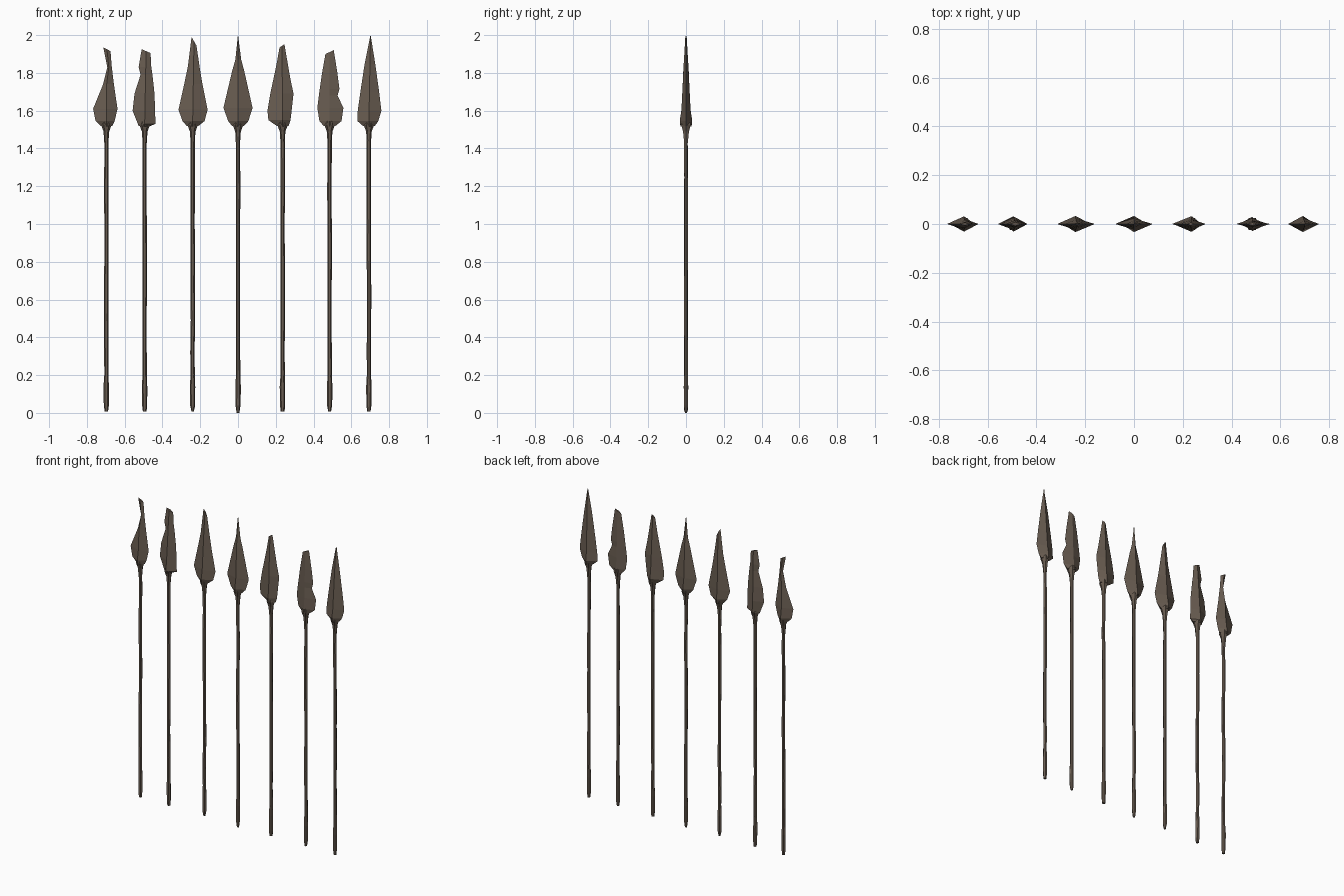
import bpy, bmesh, math, random

random.seed(4)
brown = bpy.data.materials.new("weathered brown")
brown.diffuse_color = (0.14, 0.108, 0.082, 1)


def loft(name, rings):
    """Skin a list of equal-sized point rings, capped at both ends."""
    bm = bmesh.new()
    vs = [[bm.verts.new(p) for p in ring] for ring in rings]
    n = len(vs[0])
    for a, b in zip(vs, vs[1:]):
        for i in range(n):
            j = (i + 1) % n
            bm.faces.new((a[i], a[j], b[j], b[i]))
    bm.faces.new(vs[0][::-1])
    bm.faces.new(vs[-1])
    bmesh.ops.remove_doubles(bm, verts=bm.verts, dist=0.0005)
    bmesh.ops.recalc_face_normals(bm, faces=bm.faces)
    me = bpy.data.meshes.new(name)
    bm.to_mesh(me)
    bm.free()
    me.materials.append(brown)
    ob = bpy.data.objects.new(name, me)
    bpy.context.collection.objects.link(ob)


def hexagon(x, z, rx, ry, wobble=0.0):
    dx, dy = random.uniform(-wobble, wobble), random.uniform(-wobble, wobble)
    return [(x + dx + rx * math.cos(k * math.pi / 3),
             dy + ry * math.sin(k * math.pi / 3), z) for k in range(6)]


def ridge(z):
    """Half thickness of the blade along its centre ridge."""
    pts = [(1.5, 0.028), (1.545, 0.033), (1.61, 0.023), (1.8, 0.015), (2.0, 0.003)]
    for (a, u), (b, v) in zip(pts, pts[1:]):
        if z <= b:
            return u + (v - u) * (z - a) / (b - a)
    return 0.003


# Per spear: shaft x, ridge thickness, blade outline rows (z, left x, right x),
# then the chipped top edge (left x, left z, right x, right z)
spears = [
    (-0.697, 0.95, [(1.545, -.754, -.653), (1.61, -.767, -.638), (1.74, -.714, -.657),
                    (1.83, -.692, -.668)], (-.713, 1.935, -.675, 1.915)),
    (-0.494, 1.0, [(1.53, -.530, -.437), (1.60, -.558, -.439), (1.69, -.548, -.442),
                   (1.79, -.516, -.453), (1.83, -.526, -.459)], (-.510, 1.925, -.463, 1.905)),
    (-0.240, 1.0, [(1.545, -.294, -.177), (1.605, -.315, -.161), (1.74, -.285, -.188),
                   (1.83, -.266, -.203)], (-.246, 1.99, -.220, 1.945)),
    (0.0, 1.0, [(1.545, -.052, .055), (1.615, -.077, .077), (1.81, -.031, .033),
                (1.87, -.014, .017)], (-.001, 1.995, .001, 1.995)),
    (0.236, 1.0, [(1.55, .161, .278), (1.60, .156, .284), (1.69, .171, .294),
                  (1.765, .187, .278), (1.845, .204, .264)], (.220, 1.935, .246, 1.952)),
    (0.485, 0.7, [(1.545, .431, .548), (1.615, .420, .558), (1.68, .428, .527),
                  (1.715, .433, .537), (1.80, .445, .526)], (.463, 1.90, .507, 1.92)),
    (0.693, 1.0, [(1.545, .632, .743), (1.60, .634, .759), (1.70, .648, .747),
                  (1.845, .670, .727)], (.700, 1.995, .703, 1.995)),
]

for n, (x, thick, rows, (lx, lz, rx, rz)) in enumerate(spears, 1):
    # Blade: diamond section, sharp at the sides with a central ridge
    top_x, top_z = (lx + rx) / 2, (lz + rz) / 2
    blade = [[(x - .032, 0, 1.52), (x, -.029, 1.515), (x + .032, 0, 1.52), (x, .029, 1.515)]]
    for z, l, r in rows:
        t = max(0, (z - 1.55) / (top_z - 1.55))
        cx = x + (top_x - x) * t
        cx = min(max(cx, l + .008), r - .008)
        y = ridge(z) * thick
        blade.append([(l, 0, z), (cx, -y, z), (r, 0, z), (cx, y, z)])
    y = ridge(top_z) * thick
    blade.append([(lx, 0, lz), (top_x, -y, top_z), (rx, 0, rz), (top_x, y, top_z)])
    loft(f"spear_blade_{n}", blade)

    # Socket flaring from the shaft into the blade
    loft(f"blade_socket_{n}", [hexagon(x, 1.43, .011, .011), hexagon(x, 1.49, .015, .018),
                               hexagon(x, 1.525, .028, .029), hexagon(x, 1.545, .022, .024)])

    # Slightly uneven shaft
    loft(f"shaft_{n}", [hexagon(x, .15 + i * .17, .0115, .0105, .0015) for i in range(9)])

    # Thicker butt, tapering at the bottom
    end = random.uniform(.006, .011)
    loft(f"shaft_butt_{n}", [hexagon(x, 0.0 if n == 4 else .008, end, end),
                             hexagon(x, .04, .0135, .012),
                             hexagon(x, .14, .0145, .013, .001), hexagon(x, .2, .011, .0105)])
